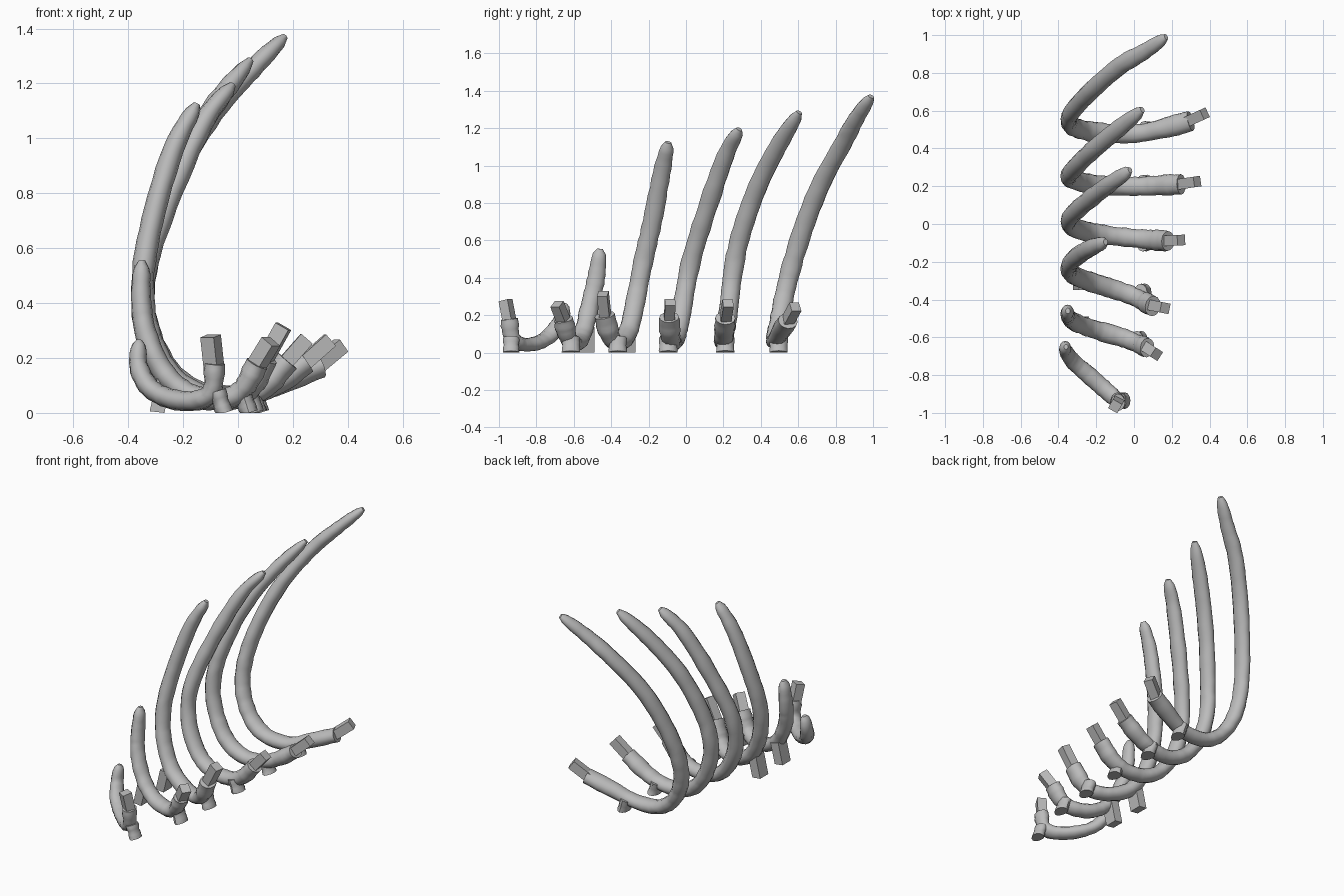
import bpy, bmesh, math, random
from mathutils import Vector

random.seed(4)
default_cube = bpy.data.objects.get("Cube")
if default_cube:
    bpy.data.objects.remove(default_cube, do_unlink=True)

# One plain grey for every bone and peg
grey = bpy.data.materials.new("bone_grey")
grey.use_nodes = True
grey.diffuse_color = (0.5, 0.5, 0.5, 1)
grey.node_tree.nodes["Principled BSDF"].inputs["Base Color"].default_value = (0.5, 0.5, 0.5, 1)

SIDES = 12


def finish(name, bm, angle):
    """Turn a bmesh into a named, shaded object."""
    bmesh.ops.recalc_face_normals(bm, faces=bm.faces)
    mesh = bpy.data.meshes.new(name)
    bm.to_mesh(mesh)
    bm.free()
    mesh.materials.append(grey)
    obj = bpy.data.objects.new(name, mesh)
    bpy.context.collection.objects.link(obj)
    bpy.ops.object.select_all(action="DESELECT")
    obj.select_set(True)
    bpy.context.view_layer.objects.active = obj
    bpy.ops.object.shade_smooth_by_angle(angle=math.radians(angle))
    return obj


def smooth_path(points, steps):
    """Catmull-Rom curve through the points."""
    pts = [Vector(p) for p in points]
    pts = [pts[0] * 2 - pts[1]] + pts + [pts[-1] * 2 - pts[-2]]
    path = []
    for a, b, c, d in zip(pts, pts[1:], pts[2:], pts[3:]):
        for i in range(steps):
            t = i / steps
            path.append(0.5 * (2 * b + (c - a) * t + (2 * a - 5 * b + 4 * c - d) * t * t
                               + (3 * b - a - 3 * c + d) * t ** 3))
    path.append(pts[-2])
    return path


def blend(stops, s):
    """Linear lookup in (position, value) stops."""
    for (s0, v0), (s1, v1) in zip(stops, stops[1:]):
        if s <= s1:
            return v0 + (v1 - v0) * (s - s0) / (s1 - s0)
    return stops[-1][1]


def sweep(name, points, wide, thin, stops, steps=6, wobble=0.05):
    """Oval tube along a path, its broad side facing along y."""
    path = smooth_path(points, steps)
    lengths = [0]
    for a, b in zip(path, path[1:]):
        lengths.append(lengths[-1] + (b - a).length)
    bm = bmesh.new()
    rings = []
    for i, p in enumerate(path):
        tangent = (path[min(i + 1, len(path) - 1)] - path[max(i - 1, 0)]).normalized()
        across = Vector((0, 1, 0))
        across = (across - tangent * across.dot(tangent)).normalized()
        other = tangent.cross(across)
        size = blend(stops, lengths[i] / lengths[-1])
        w = wide * size * random.uniform(1 - wobble, 1 + wobble)
        h = thin * size * random.uniform(1 - wobble, 1 + wobble)
        ring = []
        for k in range(SIDES):
            a = math.tau * k / SIDES
            v = p + across * w * math.cos(a) + other * h * math.sin(a)
            v.z = max(v.z, 0)
            ring.append(bm.verts.new(v))
        rings.append(ring)
    for r, q in zip(rings, rings[1:]):
        for k in range(SIDES):
            n = (k + 1) % SIDES
            bm.faces.new((r[k], r[n], q[n], q[k]))
    bm.faces.new(rings[0])
    bm.faces.new(rings[-1])
    return finish(name, bm, 40)


def box(name, start, end, width, depth):
    """Square bar running from start to end."""
    start, end = Vector(start), Vector(end)
    axis = end - start
    turn = axis.to_track_quat("Z", "Y")
    bm = bmesh.new()
    bmesh.ops.create_cube(bm, size=1)
    for v in bm.verts:
        local = Vector((v.co.x * width, v.co.y * depth, v.co.z * axis.length))
        v.co = (start + end) / 2 + turn @ local
        v.co.z = max(v.co.z, 0)
    return finish(name, bm, 20)


# Thickness from the rounded tip down to the flared head
RIB = [(0, 0.32), (0.012, 0.58), (0.04, 0.78), (0.12, 0.93), (0.25, 1), (0.75, 1.03),
       (0.88, 0.95), (0.95, 1.1), (1, 1.05)]
STUMP = [(0, 1), (0.5, 0.92), (1, 1)]


def rib(label, path, peg_end, foot, size=1.0):
    """Curved rib with its lower knob and the square peg in its head."""
    sweep(label + "_rib", path, 0.051 * size, 0.041 * size, RIB)
    head, neck = Vector(path[-1]), Vector(path[-2])
    foot = Vector(foot)
    knob_top = Vector((foot.x - 0.025, foot.y, 0.08))
    sweep(label + "_rib_knob", [knob_top, knob_top.lerp(foot, 0.5), foot],
          0.05 * size, 0.036 * size, STUMP, 3)
    box(label + "_rib_peg", head.lerp(neck, 0.2), peg_end, 0.056, 0.055)


rib("first", [(-.36, -.65, .265), (-.362, -.67, .17), (-.32, -.73, .09), (-.24, -.8, .05),
              (-.15, -.88, .045), (-.095, -.93, .08), (-.085, -.945, .18)],
    (-.1, -.965, .28), (-.05, -.935, 0), 0.88)

rib("second", [(-.35, -.46, .555), (-.352, -.48, .4), (-.33, -.51, .27), (-.265, -.54, .14),
               (-.17, -.57, .065), (-.05, -.605, .05), (.02, -.635, .09), (.07, -.655, .18)],
    (.12, -.69, .26), (.04, -.615, 0), 0.96)

rib("third", [(-.15, -.095, 1.125), (-.235, -.13, .96), (-.312, -.18, .7), (-.347, -.23, .48),
              (-.327, -.265, .3), (-.25, -.3, .14), (-.14, -.335, .065), (-.02, -.375, .05),
              (.05, -.41, .1), (.1, -.435, .2)],
    (.165, -.445, .315), (.06, -.365, 0))

rib("fourth", [(-.02, .285, 1.195), (-.13, .21, 1.05), (-.26, .11, .76), (-.342, .03, .5),
               (-.332, -.01, .3), (-.25, -.04, .14), (-.14, -.06, .065), (0, -.075, .055),
               (.1, -.085, .1), (.18, -.09, .19)],
    (.25, -.085, .27), (.07, -.095, 0))

rib("fifth", [(.045, .605, 1.285), (-.1, .49, 1.1), (-.23, .38, .88), (-.32, .29, .62),
              (-.347, .25, .42), (-.308, .23, .25), (-.22, .21, .12), (-.1, .2, .06),
              (.03, .2, .065), (.14, .205, .11), (.25, .21, .185)],
    (.335, .225, .265), (.07, .21, 0))

rib("sixth", [(.17, .99, 1.37), (.05, .91, 1.25), (-.07, .84, 1.12), (-.2, .73, .92),
              (-.29, .64, .7), (-.342, .57, .48), (-.335, .525, .3), (-.26, .495, .15),
              (-.14, .48, .07), (.02, .48, .065), (.15, .505, .11), (.3, .545, .17)],
    (.375, .585, .245), (.08, .495, 0))

# Support blocks under the second and third ribs
for label, y in (("second", -0.53), ("third", -0.31)):
    box(label + "_support_block", (-.295, y, 0), (-.265, y, .13), 0.08, 0.055)
